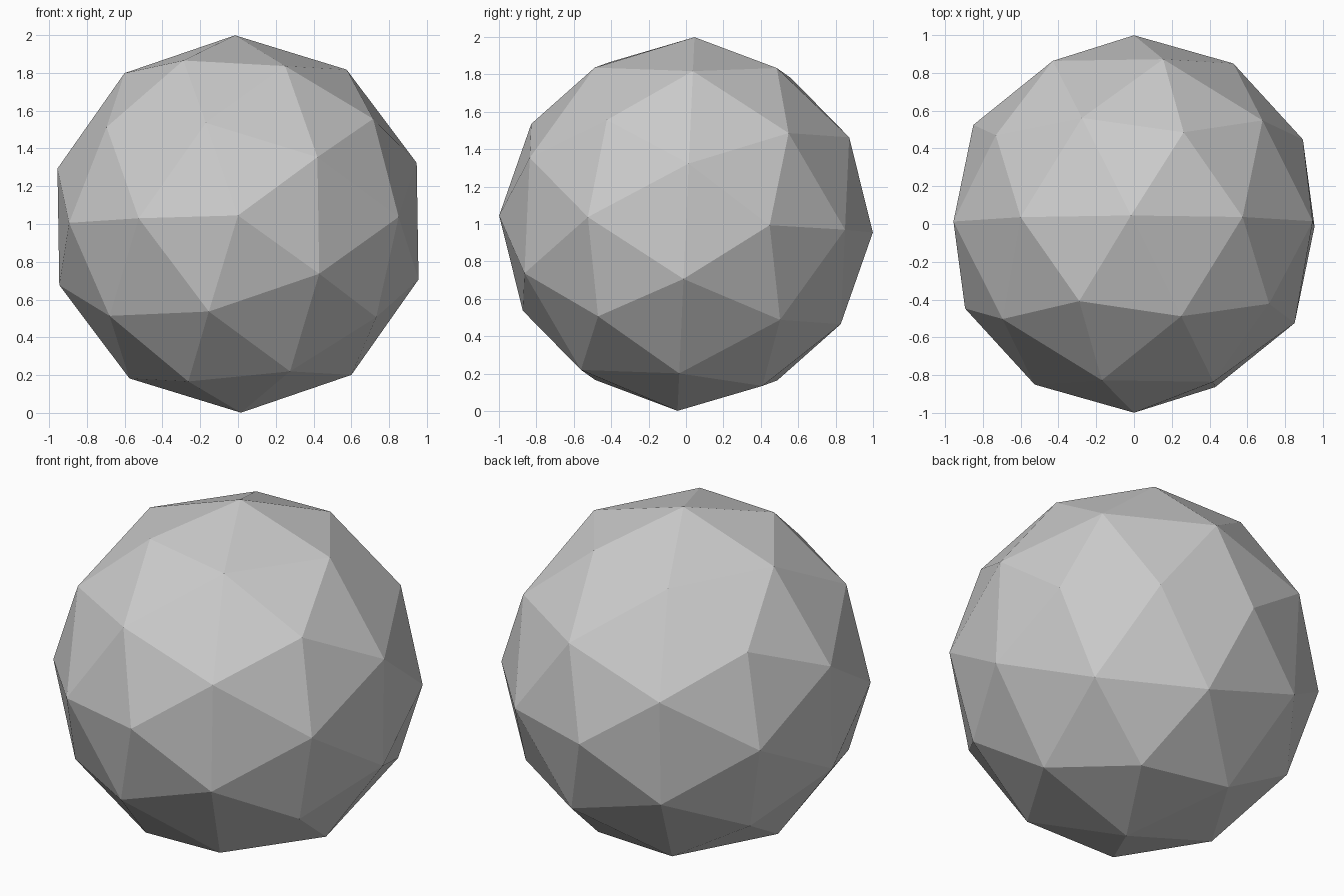
import bpy
import bmesh
from math import radians
from mathutils import Matrix

# Remove the default cube
cube = bpy.data.objects.get("Cube")
if cube:
    bpy.data.objects.remove(cube, do_unlink=True)

# Plain grey material
GREY = (0.6, 0.6, 0.6, 1.0)
grey = bpy.data.materials.new("light_grey")
grey.use_nodes = True
grey.diffuse_color = GREY
grey.node_tree.nodes["Principled BSDF"].inputs["Base Color"].default_value = GREY

# Faceted ball: a low-poly icosphere lying with its pole towards the front
bm = bmesh.new()
bmesh.ops.create_icosphere(bm, subdivisions=2, radius=1.0)
tilt = Matrix.Rotation(radians(87.4), 4, "X")
roll = Matrix.Rotation(radians(180.9), 4, "Z")
bm.transform(Matrix.Translation((0, 0, 1)) @ tilt @ roll)
for face in bm.faces:
    face.smooth = False

mesh = bpy.data.meshes.new("faceted_ball")
bm.to_mesh(mesh)
bm.free()
mesh.materials.append(grey)
ball = bpy.data.objects.new("faceted_ball", mesh)
bpy.context.collection.objects.link(ball)
